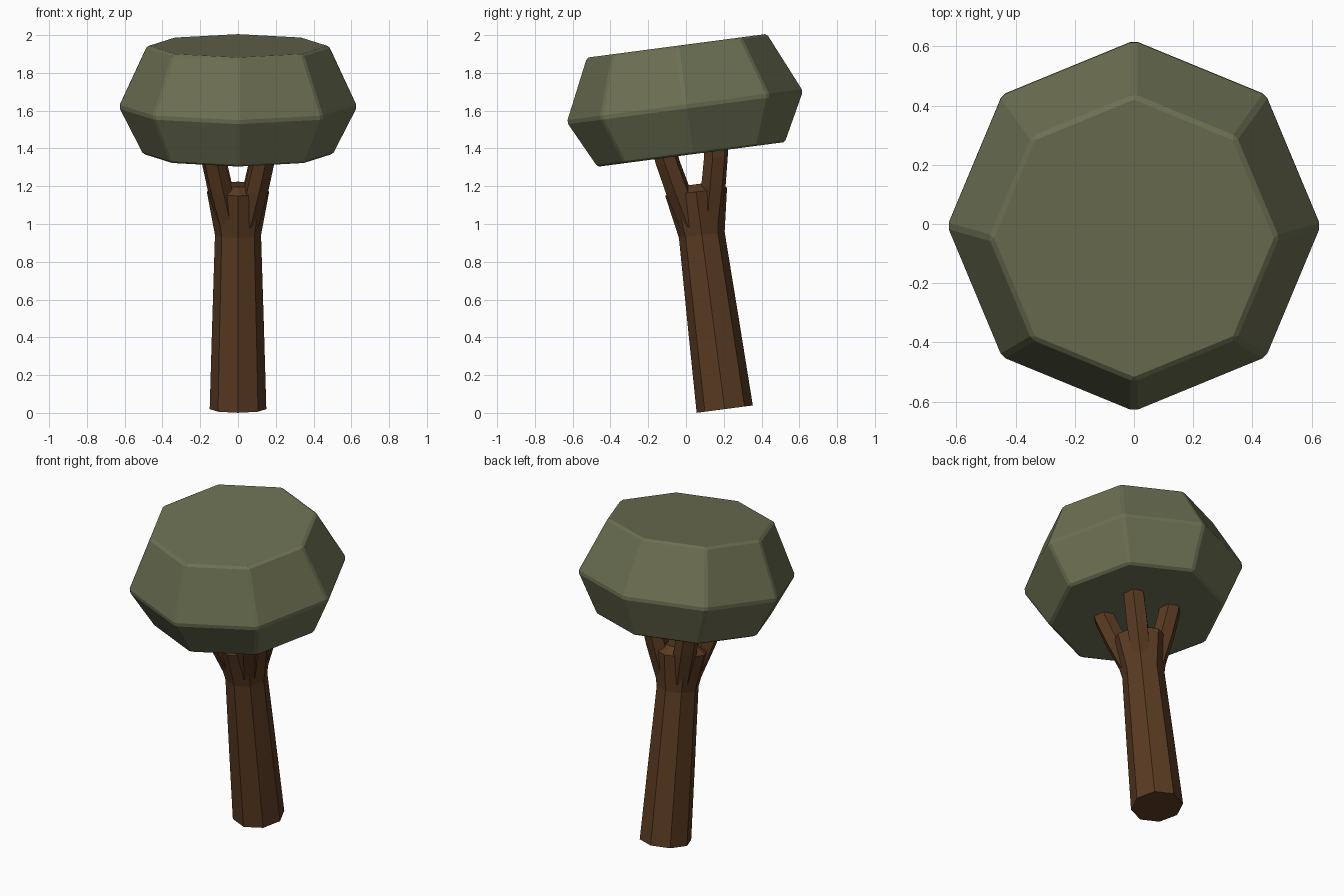
import bpy, bmesh
from math import cos, sin, pi, radians
from mathutils import Matrix, Vector

if "Cube" in bpy.data.objects:
    bpy.data.objects.remove(bpy.data.objects["Cube"])

# The whole tree leans towards the front
LEAN = Matrix.Translation((0, 0.205, 0.02)) @ Matrix.Rotation(radians(7.5), 4, 'X')


def material(name, color):
    m = bpy.data.materials.new(name)
    m.diffuse_color = (*color, 1)
    m.use_nodes = True
    m.node_tree.nodes["Principled BSDF"].inputs["Base Color"].default_value = m.diffuse_color
    return m


def loft(name, rings, sides, mat, phase=0.0, bevel=0.0):
    """Stack of polygon rings (x, y, z, radius), capped at both ends."""
    bm = bmesh.new()
    loops = []
    for x, y, z, r in rings:
        loops.append([bm.verts.new((x + r * cos(phase + 2 * pi * i / sides),
                                    y + r * sin(phase + 2 * pi * i / sides), z))
                      for i in range(sides)])
    for a, b in zip(loops, loops[1:]):
        for i in range(sides):
            j = (i + 1) % sides
            bm.faces.new((a[i], a[j], b[j], b[i]))
    bm.faces.new(loops[0][::-1])
    bm.faces.new(loops[-1])
    bmesh.ops.transform(bm, matrix=LEAN, verts=bm.verts)
    mesh = bpy.data.meshes.new(name)
    bm.to_mesh(mesh)
    bm.free()
    mesh.materials.append(mat)
    ob = bpy.data.objects.new(name, mesh)
    bpy.context.collection.objects.link(ob)
    if bevel:
        mod = ob.modifiers.new("worn_edges", 'BEVEL')
        mod.width = bevel
        mod.segments = 1
    return ob


leaf = material("leaf", (0.15, 0.16, 0.085))
bark = material("bark", (0.10, 0.043, 0.016))

# Eight-sided canopy
loft("canopy", [(0, 0, 1.36, 0.505), (0, 0, 1.615, 0.635), (0, 0, 1.94, 0.485)],
     8, leaf, bevel=0.012)

# Eight-sided trunk, narrow at the waist and flaring below the fork
loft("trunk", [(0, 0, 0, 0.15), (0, 0, 0.45, 0.137), (0, 0, 0.93, 0.122),
               (0, 0, 1.16, 0.165), (0, 0, 1.20, 0.11)], 8, bark)

# Four short branches forking out on the diagonals to hold the canopy
for n, (sx, sy) in enumerate([(1, 1), (-1, 1), (-1, -1), (1, -1)]):
    loft(f"branch_{n + 1}",
         [(sx * 0.05, sy * 0.05, 0.98, 0.06),
          (sx * 0.095, sy * 0.095, 1.18, 0.068),
          (sx * 0.128, sy * 0.128, 1.33, 0.066),
          (sx * 0.135, sy * 0.135, 1.38, 0.066)],
         6, bark, phase=pi / 4)
